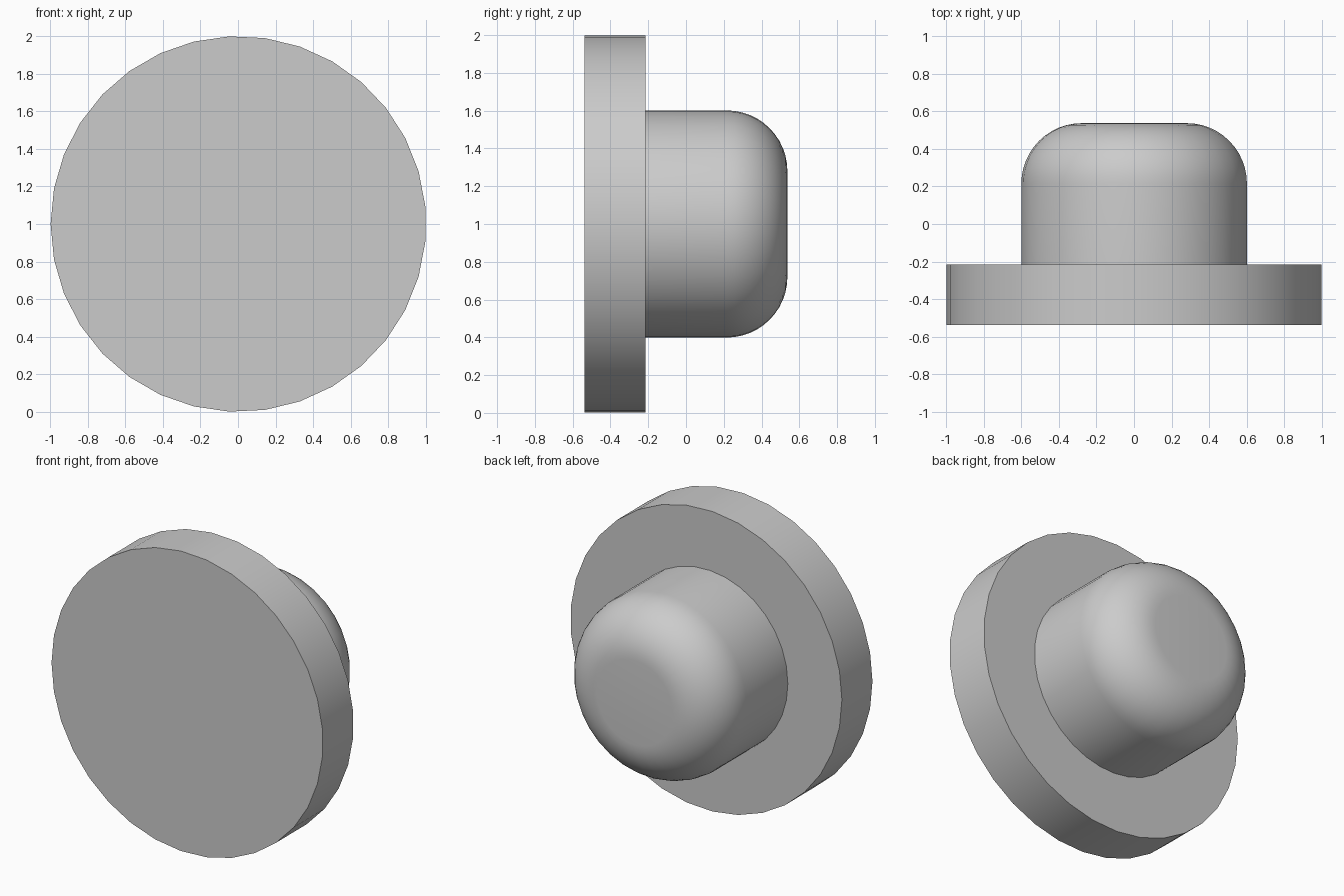
import bpy, bmesh, math
from mathutils import Matrix

cube = bpy.data.objects.get("Cube")
if cube:
    bpy.data.objects.remove(cube, do_unlink=True)

grey = bpy.data.materials.new("plain_grey")
grey.use_nodes = True
colour = (0.6, 0.6, 0.6, 1)
grey.diffuse_color = colour
grey.node_tree.nodes["Principled BSDF"].inputs["Base Color"].default_value = colour

SIDES = 33
CENTRE_X = 0.002


def turned_part(name, profile):
    """Lathe a closed (radius, y) profile about the y axis, with capped ends."""
    bm = bmesh.new()
    rings = []
    for radius, y in profile:
        ring = []
        for i in range(SIDES):
            a = math.pi + math.tau * i / SIDES
            ring.append(bm.verts.new((radius * math.cos(a), y, radius * math.sin(a))))
        rings.append(ring)
    for low, high in zip(rings, rings[1:]):
        for i in range(SIDES):
            j = (i + 1) % SIDES
            bm.faces.new((low[i], low[j], high[j], high[i]))
    bm.faces.new(rings[0])
    bm.faces.new(rings[-1])
    bmesh.ops.recalc_face_normals(bm, faces=bm.faces)
    bm.transform(Matrix.Translation((CENTRE_X, 0, 1)))
    mesh = bpy.data.meshes.new(name)
    bm.to_mesh(mesh)
    bm.free()
    mesh.materials.append(grey)
    obj = bpy.data.objects.new(name, mesh)
    bpy.context.collection.objects.link(obj)
    bpy.ops.object.select_all(action="DESELECT")
    obj.select_set(True)
    bpy.context.view_layer.objects.active = obj
    bpy.ops.object.shade_smooth_by_angle(angle=math.radians(30))
    return obj


# Wide flat disc at the front
FRONT, STEP, BACK = -0.537, -0.215, 0.537
turned_part("front_disc", [(1, FRONT), (1, STEP)])

# Narrower knob behind it, with a rounded rear rim
RADIUS, FILLET, STEPS = 0.602, 0.322, 12
profile = [(RADIUS, STEP)]
for k in range(STEPS + 1):
    a = math.pi / 2 * k / STEPS
    profile.append((RADIUS - FILLET + FILLET * math.cos(a),
                    BACK - FILLET + FILLET * math.sin(a)))
turned_part("rounded_knob", profile)
